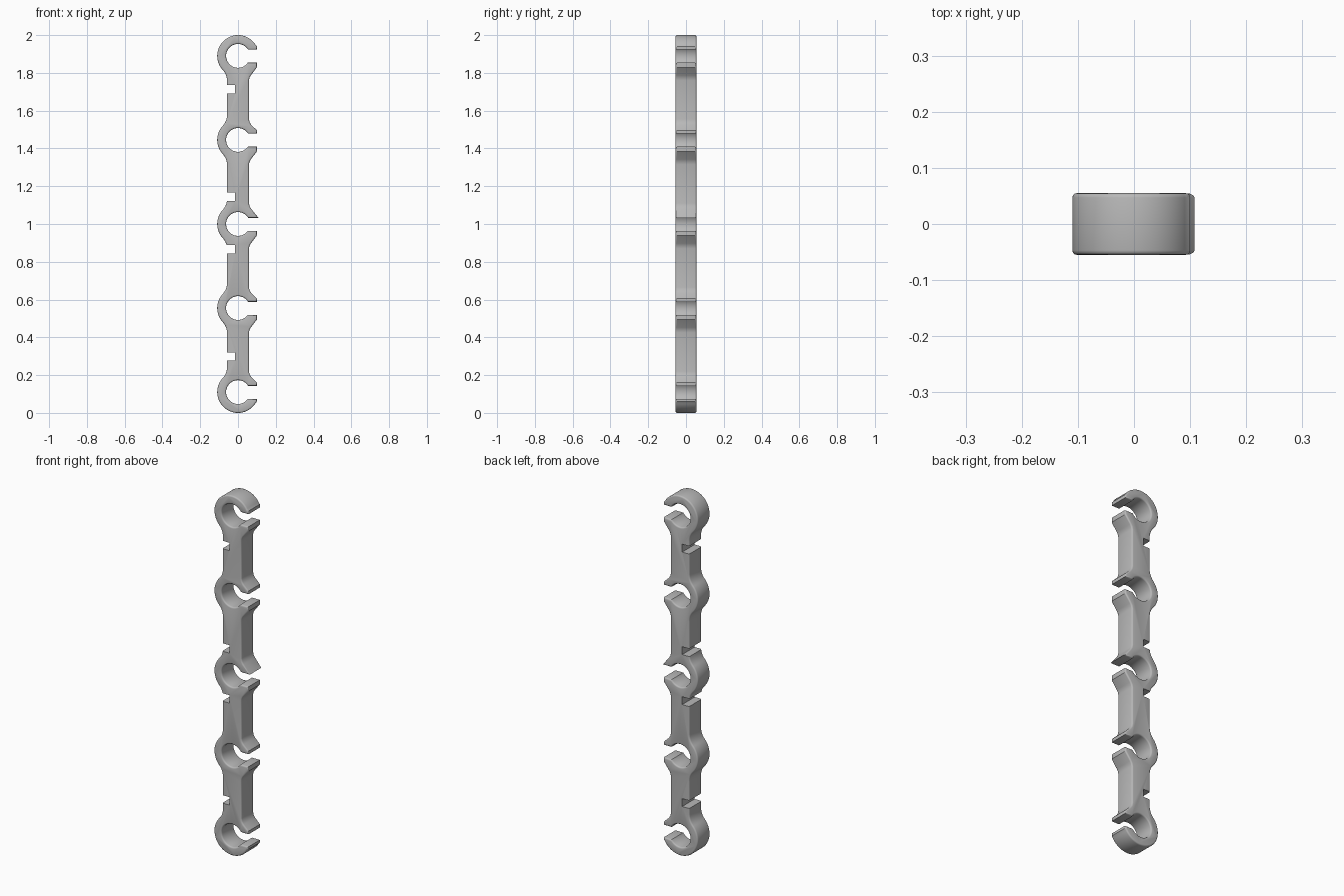
import bpy, bmesh
from math import cos, sin, asin, sqrt, atan2, radians, pi

if "Cube" in bpy.data.objects:
    bpy.data.objects.remove(bpy.data.objects["Cube"])

RING, HOLE, BAR, DEPTH = 0.11, 0.063, 0.058, 0.055
CENTRES = [0.11 + 0.445 * i for i in range(5)]
FILLET = 0.085
MOUTH_LOW, MOUTH_HIGH = -0.036, 0.033

grey = bpy.data.materials.new("plastic_grey")
grey.use_nodes = True
grey.diffuse_color = (0.48, 0.48, 0.48, 1)
grey.node_tree.nodes["Principled BSDF"].inputs["Base Color"].default_value = grey.diffuse_color


def arc(cx, cz, r, a, b, n):
    return [(cx + r * cos(a + (b - a) * i / n), cz + r * sin(a + (b - a) * i / n))
            for i in range(n + 1)]


def add_prism(bm, points, half):
    """Closed prism from an outline in xz, spanning -half to half in y."""
    front = [bm.verts.new((x, -half, z)) for x, z in points]
    back = [bm.verts.new((x, half, z)) for x, z in points]
    bm.faces.new(front)
    bm.faces.new(back[::-1])
    for i in range(len(points)):
        bm.faces.new((front[i], back[i], back[i - 1], front[i - 1]))
    bmesh.ops.recalc_face_normals(bm, faces=bm.faces)


def to_object(name, bm):
    mesh = bpy.data.meshes.new(name)
    bm.to_mesh(mesh)
    bm.free()
    mesh.materials.append(grey)
    obj = bpy.data.objects.new(name, mesh)
    bpy.context.collection.objects.link(obj)
    return obj


# Open clip mouths up the right side
outline = []
last = len(CENTRES) - 1
for i, z in enumerate(CENTRES):
    if i == 0:
        outline += arc(0, z, RING, -pi / 2, radians(-31), 16) + [(0.1, z - 0.05)]
    else:
        outline += [(BAR, z - 0.13), (0.061, z - 0.115), (0.068, z - 0.103), (0.1, z - 0.061)]
    outline.append((0.1, z + MOUTH_LOW))
    outline += arc(0, z, HOLE, asin(MOUTH_LOW / HOLE), asin(MOUTH_HIGH / HOLE) - 2 * pi, 40)
    if i == 2:
        outline.append((0.108, z + MOUTH_HIGH))
    else:
        outline += [(0.1, z + MOUTH_HIGH), (0.1, z + 0.051)]
    if i == last:
        outline += arc(0, z, RING, radians(31), pi / 2, 16)
    else:
        outline += [(0.07, z + 0.08), (0.061, z + 0.095), (BAR, z + 0.11)]

# Ring backs blended into the bar down the left side
fx = BAR + FILLET
fz = sqrt((RING + FILLET) ** 2 - fx ** 2)
t = atan2(fz, fx)
for i, z in reversed(list(enumerate(CENTRES))):
    if i != last:
        outline += arc(-fx, z + fz, FILLET, 0, -t, 6)
    start = pi / 2 + 0.1 if i == last else pi - t + 0.05
    end = 3 * pi / 2 - 0.1 if i == 0 else pi + t - 0.05
    outline += arc(0, z, RING, start, end, 24)
    if i != 0:
        outline += arc(-fx, z - fz, FILLET, t, 0, 6)

# Body with rounded front and back rims
bm = bmesh.new()
add_prism(bm, outline, DEPTH)
rims = [e for e in bm.edges if abs(e.verts[0].co.y - e.verts[1].co.y) < 1e-5]
bmesh.ops.bevel(bm, geom=rims, offset=0.008, offset_type='OFFSET', segments=3,
                profile=0.5, affect='EDGES')
strip = to_object("clip_strip", bm)

# Square notches cut into the left edge
bm = bmesh.new()
for z in (0.299, 0.866, 1.144, 1.714):
    add_prism(bm, [(-0.2, z - 0.022), (-0.015, z - 0.022),
                   (-0.015, z + 0.022), (-0.2, z + 0.022)], 0.2)
cutter = to_object("notch_cutter", bm)
cutter.hide_render = True
cut = strip.modifiers.new("notches", 'BOOLEAN')
cut.operation, cut.solver, cut.object = 'DIFFERENCE', 'EXACT', cutter

bpy.context.view_layer.objects.active = strip
strip.select_set(True)
bpy.ops.object.modifier_apply(modifier="notches")
bpy.data.objects.remove(cutter)
bpy.ops.object.shade_smooth_by_angle(angle=radians(32))
